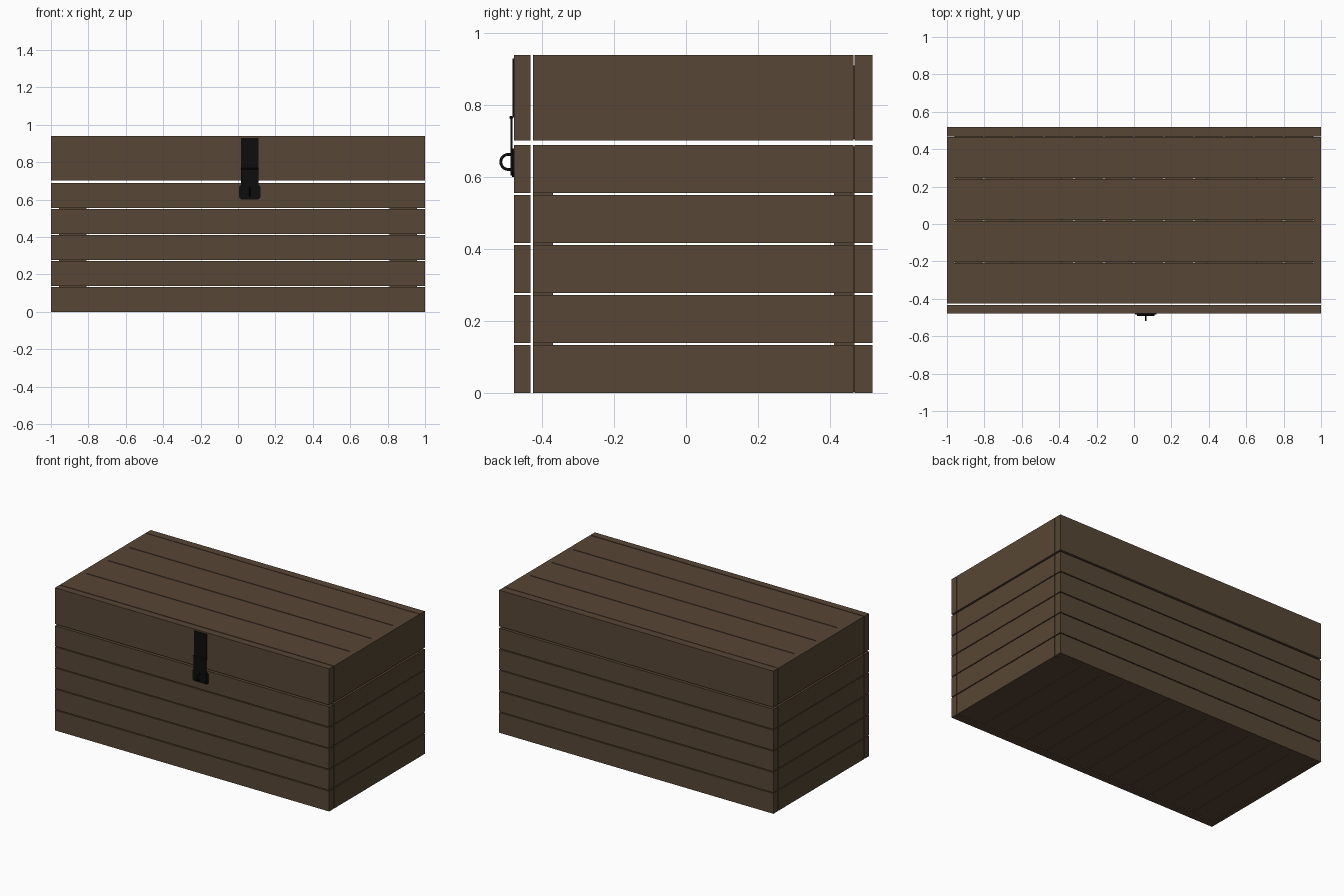
import bpy, bmesh, math
from mathutils import Vector

if "Cube" in bpy.data.objects:
    bpy.data.objects.remove(bpy.data.objects["Cube"])


def material(name, rgb):
    m = bpy.data.materials.new(name)
    m.diffuse_color = (*rgb, 1)
    m.use_nodes = True
    m.node_tree.nodes["Principled BSDF"].inputs["Base Color"].default_value = m.diffuse_color
    return m


WOOD = material("dark_brown_wood", (0.096, 0.062, 0.035))
IRON = material("black_iron", (0.004, 0.004, 0.004))


def prism(name, pts, axis_range, mat, plane="xz"):
    """Extrude a closed profile; plane xz extrudes along y, yz along x."""
    bm = bmesh.new()
    a, b = axis_range
    place = (lambda p, d: (p[0], d, p[1])) if plane == "xz" else (lambda p, d: (d, p[0], p[1]))
    lo = [bm.verts.new(place(p, a)) for p in pts]
    hi = [bm.verts.new(place(p, b)) for p in pts]
    n = len(pts)
    bm.faces.new(lo)
    bm.faces.new(hi[::-1])
    for i in range(n):
        j = (i + 1) % n
        bm.faces.new((lo[i], hi[i], hi[j], lo[j]))
    bmesh.ops.recalc_face_normals(bm, faces=bm.faces)
    me = bpy.data.meshes.new(name)
    bm.to_mesh(me)
    bm.free()
    me.materials.append(mat)
    ob = bpy.data.objects.new(name, me)
    bpy.context.collection.objects.link(ob)
    return ob


def box(name, x, y, z, mat=WOOD):
    return prism(name, [(x[0], z[0]), (x[1], z[0]), (x[1], z[1]), (x[0], z[1])], y, mat)


# Main dimensions
YF, YFI, YSF, YSB, YBI, YB = -0.478, -0.432, -0.426, 0.465, 0.468, 0.518
XI, TOP = 0.962, 0.94
PITCH = 0.139


def wall_ring(tag, z):
    box(tag + "_front_plank", (-1, 1), (YF, YFI), z)
    box(tag + "_back_plank", (-1, 1), (YBI, YB), z)
    for s, side in ((-1, "left"), (1, "right")):
        box(f"{tag}_{side}_plank", sorted((s * XI, s)), (YSF, YSB), z)


# Chest body planks and lid walls
for i in range(5):
    wall_ring(f"body_{i + 1}", (i * PITCH, i * PITCH + 0.1335))
wall_ring("lid", (0.701, TOP))

# Inner corner battens of body and lid
for s, side in ((-1, "left"), (1, "right")):
    xr = sorted((s * 0.81, s * 0.958))
    for part, z in (("body", (0.005, 0.685)), ("lid", (0.706, 0.91))):
        box(f"{part}_{side}_front_batten", xr, (YSF, -0.37), z)
        box(f"{part}_{side}_back_batten", xr, (0.412, YBI), z)

# Lid top planks
step = (YSB - YSF + 0.005) / 4
for i in range(4):
    y0 = YSF + i * step
    box(f"lid_top_plank_{i + 1}", (-XI, XI), (y0, y0 + step - 0.006), (0.912, TOP))

# Battens under the lid
for s, side in ((-1, "left"), (1, "right")):
    box(f"lid_{side}_cross_batten", sorted((s * 0.385, s * 0.655)), (YSF, YSB), (0.88, 0.911))

# Floor planks running front to back
fstep = 2 * XI / 12
for i in range(12):
    x0 = -XI + i * fstep
    box(f"floor_plank_{i + 1}", (x0 + 0.002, x0 + fstep - 0.002), (YSF, YBI), (0.003, 0.04))

# Latch: hinge plate, hanging hasp and chamfered staple base
CX = 0.063
box("latch_upper_plate", (CX - 0.047, CX + 0.047), (-0.483, -0.477), (0.765, 0.93), IRON)
box("latch_hasp", (CX - 0.047, CX + 0.047), (-0.488, -0.483), (0.605, 0.765), IRON)
w, c = 0.058, 0.012
half = [(w - c, 0.600), (w, 0.600 + c), (w, 0.680 - c), (w - c, 0.680)]
base = [(CX + x, z) for x, z in half] + [(CX - x, z) for x, z in reversed(half)]
prism("latch_staple_base", base, (-0.4835, -0.477), IRON)
bpy.ops.mesh.primitive_cylinder_add(vertices=12, radius=0.005, depth=0.094,
                                    location=(CX, -0.486, 0.765),
                                    rotation=(0, math.pi / 2, 0))
pin = bpy.context.object
pin.name = "latch_hinge_pin"
pin.data.materials.append(IRON)

# Staple loop
cz, r = 0.642, 0.021
arc = [(-0.494 - r * math.sin(t), cz + r * math.cos(t))
       for t in [math.pi * k / 10 for k in range(11)]]
path = [(-0.480, cz + r)] + arc + [(-0.480, cz - r)]
cu = bpy.data.curves.new("latch_staple", "CURVE")
cu.dimensions = "3D"
cu.bevel_depth = 0.004
cu.bevel_resolution = 2
cu.use_fill_caps = True
sp = cu.splines.new("POLY")
sp.points.add(len(path) - 1)
for p, (y, z) in zip(sp.points, path):
    p.co = (CX, y, z, 1)
cu.materials.append(IRON)
bpy.context.collection.objects.link(bpy.data.objects.new("latch_staple", cu))
